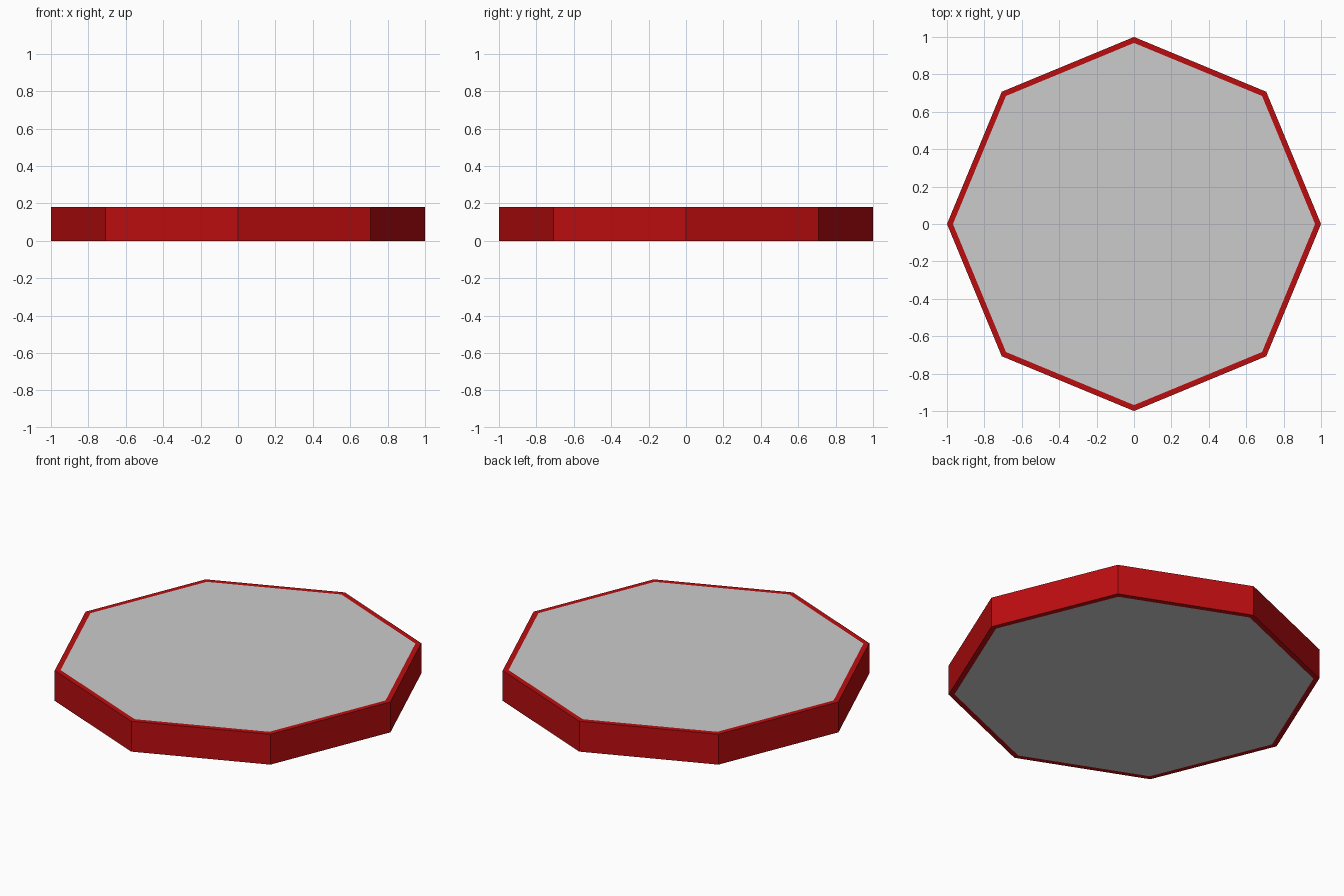
import bpy, bmesh, math

if "Cube" in bpy.data.objects:
    bpy.data.objects.remove(bpy.data.objects["Cube"])

HEIGHT = 0.18
INNER = 0.968


def material(name, rgb):
    m = bpy.data.materials.new(name)
    m.diffuse_color = (*rgb, 1.0)
    m.use_nodes = True
    m.node_tree.nodes["Principled BSDF"].inputs["Base Color"].default_value = m.diffuse_color
    return m


red = material("red", (0.50, 0.004, 0.005))
grey = material("light grey", (0.60, 0.60, 0.60))


def ring(bm, radius, z):
    return [bm.verts.new((radius * math.cos(k * math.pi / 4),
                          radius * math.sin(k * math.pi / 4), z)) for k in range(8)]


# Octagonal plate: red walls and rims, flush grey panels above and below
bm = bmesh.new()
loops = [ring(bm, INNER, 0), ring(bm, 1, 0), ring(bm, 1, HEIGHT), ring(bm, INNER, HEIGHT)]
for a, b in zip(loops, loops[1:]):
    for k in range(8):
        n = (k + 1) % 8
        bm.faces.new((a[k], a[n], b[n], b[k]))
for panel in (loops[0][::-1], loops[-1]):
    bm.faces.new(panel).material_index = 1
bmesh.ops.recalc_face_normals(bm, faces=bm.faces)

mesh = bpy.data.meshes.new("octagonal_plate")
bm.to_mesh(mesh)
bm.free()
mesh.materials.append(red)
mesh.materials.append(grey)
plate = bpy.data.objects.new("octagonal_plate", mesh)
bpy.context.collection.objects.link(plate)
